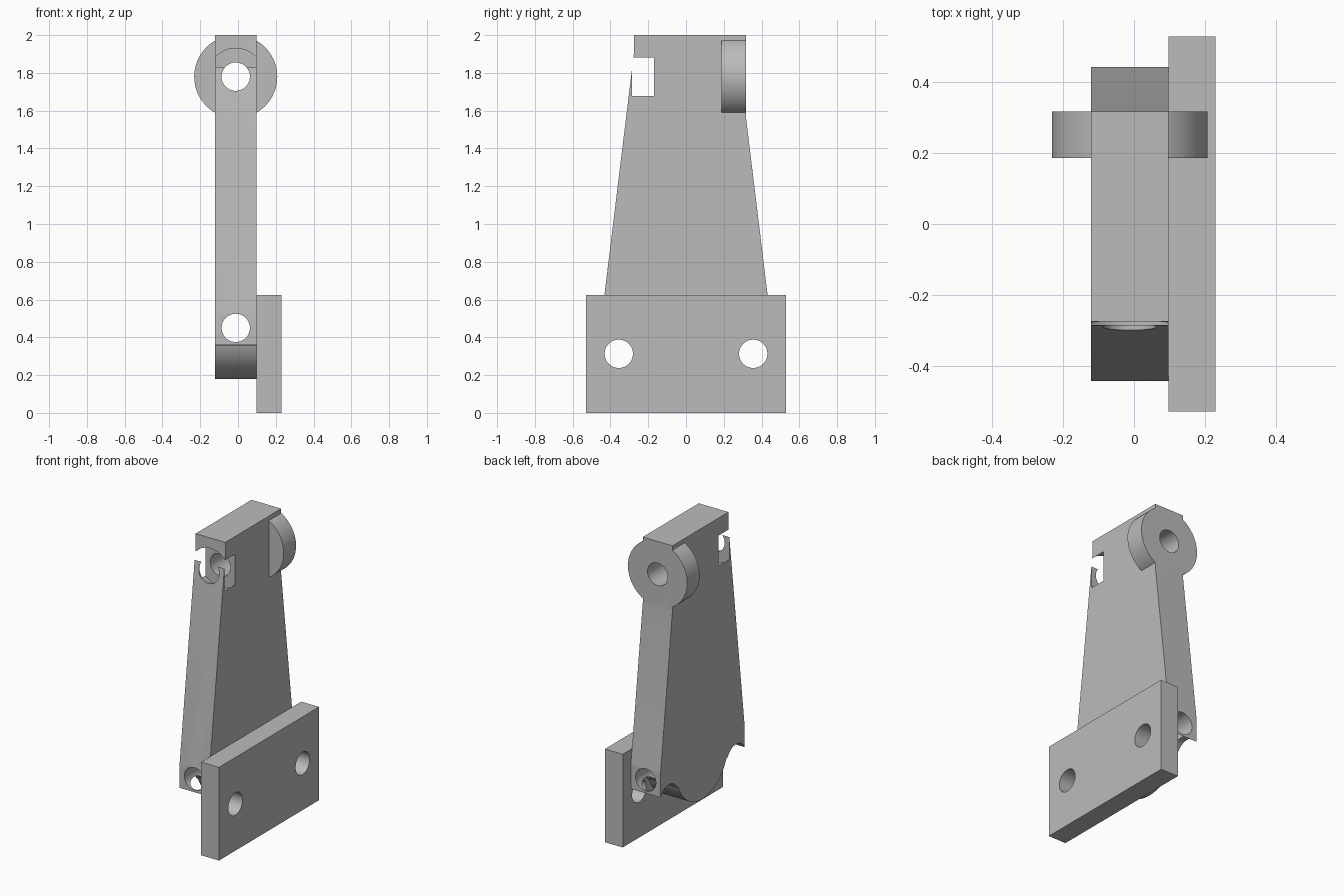
import bpy, bmesh, math
from mathutils import Matrix

default = bpy.data.objects.get("Cube")
if default:
    bpy.data.objects.remove(default, do_unlink=True)

grey = bpy.data.materials.new("plain grey")
grey.use_nodes = True
colour = (0.5, 0.5, 0.5, 1)
grey.diffuse_color = colour
grey.node_tree.nodes["Principled BSDF"].inputs["Base Color"].default_value = colour


def finish(name, bm):
    bmesh.ops.recalc_face_normals(bm, faces=bm.faces)
    mesh = bpy.data.meshes.new(name)
    bm.to_mesh(mesh)
    bm.free()
    mesh.materials.append(grey)
    ob = bpy.data.objects.new(name, mesh)
    bpy.context.collection.objects.link(ob)
    return ob


def slab(name, outline, x0, x1):
    """Extrude a (y, z) outline along x."""
    bm = bmesh.new()
    face = bm.faces.new([bm.verts.new((x0, y, z)) for y, z in outline])
    ext = bmesh.ops.extrude_face_region(bm, geom=[face])
    verts = [g for g in ext["geom"] if isinstance(g, bmesh.types.BMVert)]
    bmesh.ops.translate(bm, vec=(x1 - x0, 0, 0), verts=verts)
    return finish(name, bm)


def cylinder(name, radius, axis, a, b, u, v):
    """Cylinder from a to b along x (centre y, z) or y (centre x, z)."""
    mid = (a + b) / 2
    if axis == "x":
        place = Matrix.Translation((mid, u, v)) @ Matrix.Rotation(math.pi / 2, 4, "Y")
    else:
        place = Matrix.Translation((u, mid, v)) @ Matrix.Rotation(math.pi / 2, 4, "X")
    bm = bmesh.new()
    bmesh.ops.create_cone(bm, cap_ends=True, segments=64, radius1=radius,
                          radius2=radius, depth=b - a, matrix=place)
    return finish(name, bm)


def combine(target, tool, operation):
    tool.hide_render = True
    mod = target.modifiers.new("combine", "BOOLEAN")
    mod.operation, mod.object, mod.solver = operation, tool, "EXACT"
    bpy.context.view_layer.objects.active = target
    bpy.ops.object.modifier_apply(modifier=mod.name)
    bpy.data.objects.remove(tool, do_unlink=True)


LEFT, RIGHT = -0.122, 0.098
MID = (LEFT + RIGHT) / 2
BORE_Z, HOLE_Y, HOLE_Z = 1.78, 0.356, 0.313

# Tapered arm with a rounded bottom
arc = [math.radians(200 + 140 * i / 40) for i in range(41)]
outline = [(-0.275, 2), (-0.275, 1.91), (-0.444, 0.525), (-0.444, 0.358)]
outline += [(0.27 * math.cos(t), 0.45 + 0.27 * math.sin(t)) for t in arc]
outline += [(0.444, 0.358), (0.444, 0.525), (0.318, 1.56), (0.318, 2)]
arm = slab("tapered_arm", outline, LEFT, RIGHT)

# Round boss on the back, its bore and the front counterbore
combine(arm, cylinder("boss", 0.22, "y", 0.187, 0.318, MID, BORE_Z), "UNION")
combine(arm, cylinder("bore", 0.075, "y", -1, 1, MID, BORE_Z), "DIFFERENCE")
combine(arm, cylinder("counterbore", 0.15, "y", -0.285, -0.17, MID, BORE_Z), "DIFFERENCE")

# Long lower hole and the clearance scallops
combine(arm, cylinder("lower_hole", 0.075, "y", -1, 1, MID, 0.45), "DIFFERENCE")
for side in (-1, 1):
    combine(arm, cylinder("scallop", 0.1, "x", -0.5, 0.5, side * HOLE_Y, HOLE_Z), "DIFFERENCE")

# Mounting plate with two holes
plate = slab("mounting_plate", [(-0.53, 0), (0.53, 0), (0.53, 0.625), (-0.53, 0.625)], RIGHT, 0.23)
for side in (-1, 1):
    combine(plate, cylinder("plate_hole", 0.075, "x", -0.5, 0.5, side * HOLE_Y, HOLE_Z), "DIFFERENCE")

# Smooth the round walls, keep the edges sharp
for ob in (arm, plate):
    bpy.ops.object.select_all(action="DESELECT")
    ob.select_set(True)
    bpy.context.view_layer.objects.active = ob
    bpy.ops.object.shade_smooth_by_angle(angle=math.radians(20))
